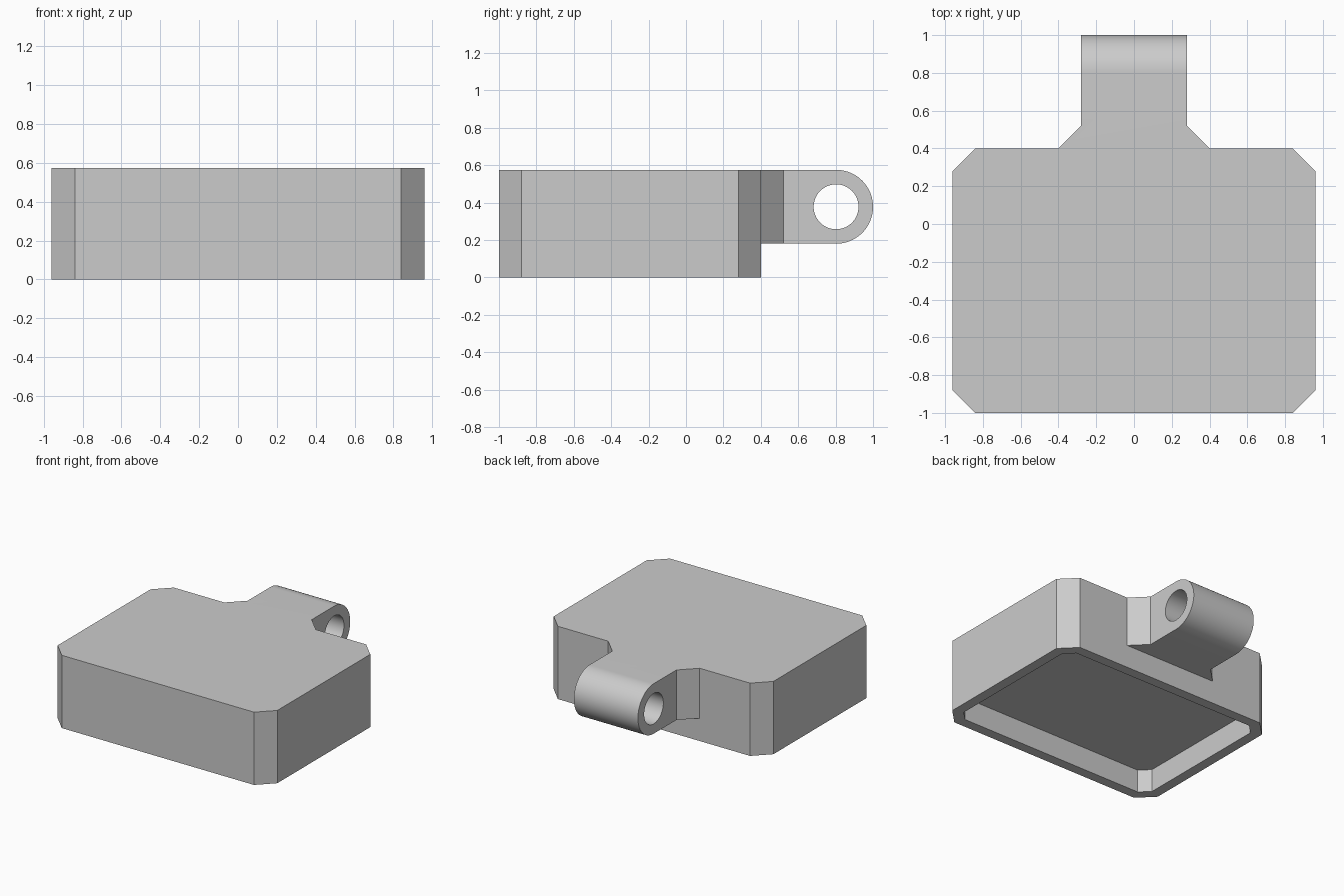
import bpy
import math

old = bpy.data.objects.get("Cube")
if old:
    bpy.data.objects.remove(old, do_unlink=True)

HALF_W, FRONT, BACK, TOP = 0.96, -1.0, 0.4, 0.575
CHAMFER, WALL, FLOOR = 0.12, 0.08, 0.18
LUG_HALF, LUG_R, HOLE_R = 0.28, (TOP - FLOOR) / 2, 0.12
PIN_Y, PIN_Z = 1 - LUG_R, FLOOR + LUG_R

grey = bpy.data.materials.new("plain grey")
grey.use_nodes = True
colour = (0.6, 0.6, 0.6, 1)
grey.diffuse_color = colour
grey.node_tree.nodes["Principled BSDF"].inputs["Base Color"].default_value = colour


def prism(name, outline, low, high, axis="z"):
    """Extrude a counter-clockwise outline (xy along z, or yz along x)."""
    place = (lambda a, b, c: (a, b, c)) if axis == "z" else (lambda a, b, c: (c, a, b))
    n = len(outline)
    verts = [place(a, b, c) for c in (low, high) for a, b in outline]
    faces = [tuple(reversed(range(n))), tuple(range(n, 2 * n))]
    faces += [(i, (i + 1) % n, n + (i + 1) % n, n + i) for i in range(n)]
    mesh = bpy.data.meshes.new(name)
    mesh.from_pydata(verts, [], faces)
    mesh.materials.append(grey)
    obj = bpy.data.objects.new(name, mesh)
    bpy.context.collection.objects.link(obj)
    return obj


def combine(target, tool, operation):
    """Apply a boolean and discard its tool."""
    tool.hide_render = True
    mod = target.modifiers.new(operation.title(), "BOOLEAN")
    mod.operation, mod.object, mod.solver = operation, tool, "EXACT"
    bpy.context.view_layer.objects.active = target
    bpy.ops.object.modifier_apply(modifier=mod.name)
    bpy.data.objects.remove(tool, do_unlink=True)


def arc(radius, start, end, steps):
    return [(PIN_Y + radius * math.cos(t), PIN_Z + radius * math.sin(t))
            for t in (start + (end - start) * i / steps for i in range(steps + 1))]


def mirrored(right_side):
    return right_side + [(-x, y) for x, y in reversed(right_side)]


# Plan outline of the chamfered body with its flared lug
plan = mirrored([
    (HALF_W - CHAMFER, FRONT), (HALF_W, FRONT + CHAMFER),
    (HALF_W, BACK - CHAMFER), (HALF_W - CHAMFER, BACK),
    (LUG_HALF + CHAMFER, BACK), (LUG_HALF, BACK + CHAMFER), (LUG_HALF, 1.2)])
body = prism("body_with_lug", plan, -0.2, 0.8)

# Side profile rounds the lug and lifts it clear of the ground
side = [(-1.2, 0), (BACK, 0), (BACK, FLOOR)]
side += arc(LUG_R, -math.pi / 2, math.pi / 2, 48) + [(-1.2, TOP)]
combine(body, prism("side_profile", side, -1.2, 1.2, "x"), "INTERSECT")

# Recess in the underside, with an even wall all round
w, f, b = HALF_W - WALL, FRONT + WALL, BACK - WALL
c = CHAMFER - WALL * (2 - math.sqrt(2))
recess = mirrored([(w - c, f), (w, f + c), (w, b - c), (w - c, b)])
combine(body, prism("recess_cutter", recess, -0.2, FLOOR), "DIFFERENCE")

# Pin hole through the lug
hole = arc(HOLE_R, 0, 2 * math.pi, 64)[:-1]
combine(body, prism("hole_cutter", hole, -0.6, 0.6, "x"), "DIFFERENCE")

bpy.ops.object.select_all(action="DESELECT")
body.select_set(True)
bpy.context.view_layer.objects.active = body
bpy.ops.object.shade_smooth_by_angle(angle=math.radians(30))
